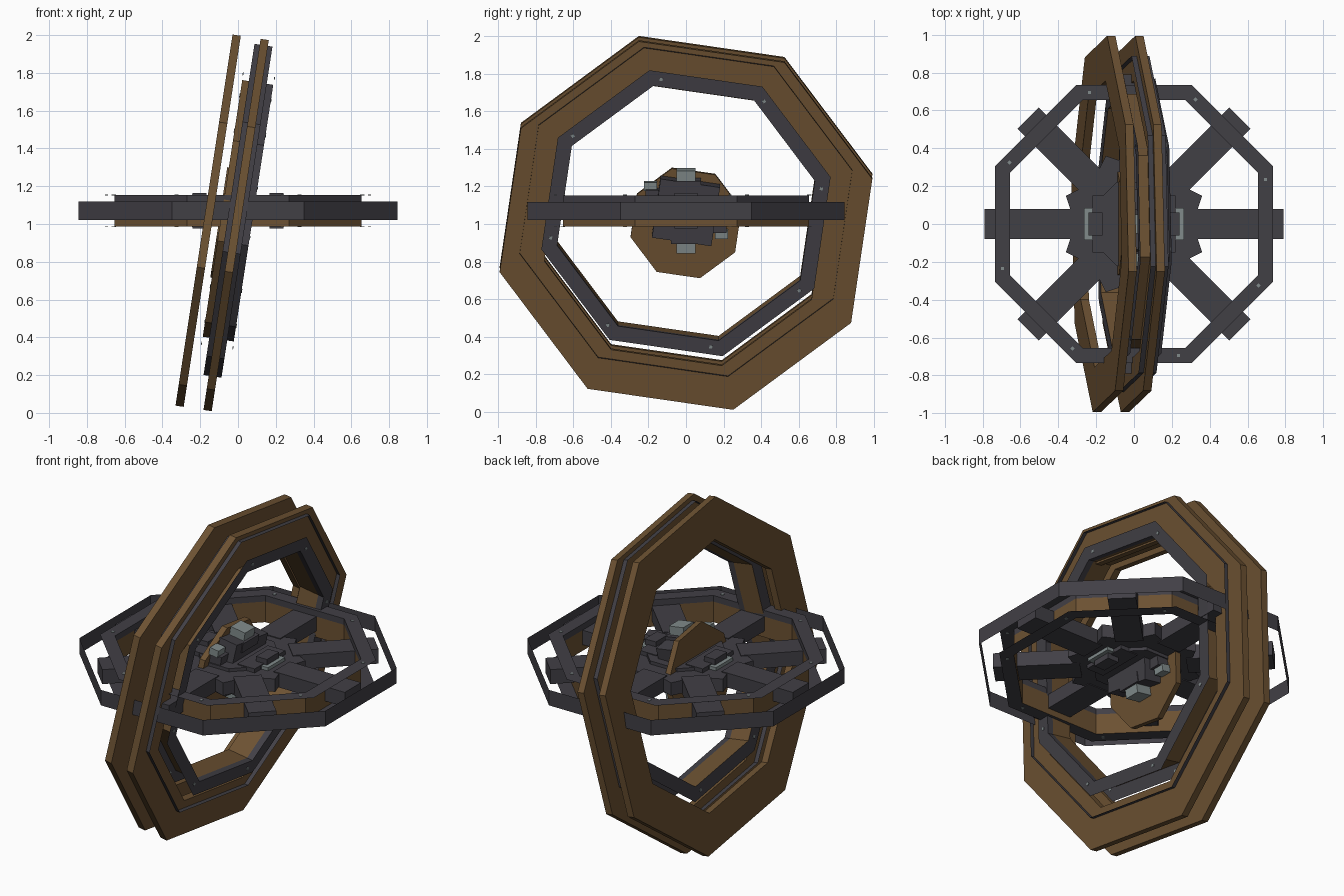
import bpy, bmesh
from math import radians, cos, sin, pi
from mathutils import Matrix, Vector

cube = bpy.data.objects.get("Cube")
if cube:
    bpy.data.objects.remove(cube, do_unlink=True)


def material(name, rgb):
    m = bpy.data.materials.new(name)
    m.use_nodes = True
    m.diffuse_color = (*rgb, 1)
    m.node_tree.nodes["Principled BSDF"].inputs["Base Color"].default_value = (*rgb, 1)
    return m


DARK, BROWN, PALE = 0, 1, 2
MATS = [material("dark grey metal", (0.053, 0.05, 0.06)),
        material("bronze brown", (0.15, 0.083, 0.032)),
        material("pale grey", (0.22, 0.26, 0.26))]

# Shared frames: flat assembly, and the upright assembly that leans and spins
FLAT = Matrix.Translation((0, 0, 1.07))
LEAN = (Matrix.Rotation(radians(8.75), 4, 'Y') @ Matrix.Rotation(radians(-8.3), 4, 'X')
        @ Matrix.Rotation(pi / 2, 4, 'Y'))
UPRIGHT = FLAT @ LEAN


def finish(name, bm, matrix):
    mesh = bpy.data.meshes.new(name)
    bm.to_mesh(mesh)
    bm.free()
    for m in MATS:
        mesh.materials.append(m)
    obj = bpy.data.objects.new(name, mesh)
    bpy.context.collection.objects.link(obj)
    obj.matrix_world = matrix
    return obj


def octagon_sweep(name, profile, colours, matrix):
    """Sweep (apothem, height) points around an octagon, one colour per span."""
    bm = bmesh.new()
    rows = []
    for k in range(8):
        a = radians(22.5 + 45 * k)
        rows.append([bm.verts.new((r / cos(pi / 8) * cos(a), r / cos(pi / 8) * sin(a), z))
                     for r, z in profile])
    n = len(profile)
    for k in range(8):
        p, q = rows[k], rows[(k + 1) % 8]
        for i, colour in enumerate(colours):
            j = (i + 1) % n
            f = bm.faces.new((p[i], q[i], q[j], p[j]))
            f.material_index = colour
    return finish(name, bm, matrix)


def prism(name, radii, half_height, colour, matrix):
    """Upright prism whose outline alternates through the given radii."""
    bm = bmesh.new()
    n = 8 * len(radii)
    outline = []
    for i in range(n):
        a = radians(22.5) + 2 * pi * i / n
        r = radii[i % len(radii)]
        outline.append(bm.verts.new((r * cos(a), r * sin(a), -half_height)))
    base = bm.faces.new(outline)
    top = bmesh.ops.extrude_face_region(bm, geom=[base])["geom"]
    bmesh.ops.translate(bm, vec=(0, 0, 2 * half_height),
                        verts=[v for v in top if isinstance(v, bmesh.types.BMVert)])
    bmesh.ops.recalc_face_normals(bm, faces=bm.faces)
    for f in bm.faces:
        f.material_index = colour
    return finish(name, bm, matrix)


def box(name, centre, size, colour, matrix):
    bm = bmesh.new()
    bmesh.ops.create_cube(bm, size=1, matrix=Matrix.Translation(centre)
                          @ Matrix.Diagonal((*size, 1)))
    for f in bm.faces:
        f.material_index = colour
    return finish(name, bm, matrix)


def turn(angle):
    return Matrix.Rotation(radians(angle), 4, 'Z')


# Two matching channel rings, each with a thin outer band and small bolts
for label, frame in (("flat", FLAT), ("upright", UPRIGHT)):
    octagon_sweep(label + "_channel_ring",
                  [(0.735, 0.083), (0.655, 0.083), (0.655, 0.045),
                   (0.655, -0.083), (0.735, -0.083)],
                  [DARK, DARK, BROWN, DARK], frame)
    octagon_sweep(label + "_outer_band", [(0.845, -0.048), (0.845, 0.048)], [DARK], frame)
    for k in range(8):
        for side in (1, -1):
            box(label + "_ring_bolt", (0.695, 0.235, side * 0.084), (0.016, 0.016, 0.004),
                PALE, frame @ turn(45 * k))

# Pair of heavy bronze rings and the small bronze disc between them
MIDDLE = Matrix.Translation((-0.084, 0, 1.006)) @ LEAN
for label, offset in (("left", 0.075), ("right", -0.075)):
    octagon_sweep(label + "_bronze_ring",
                  [(0.947, -0.022), (0.947, 0.022), (0.72, 0.022), (0.72, -0.022)],
                  [BROWN] * 4, MIDDLE @ Matrix.Translation((0, 0, offset)))
prism("bronze_disc", [0.305], 0.018, BROWN, MIDDLE)

# Spokes of the flat ring
for k in range(8):
    box("spoke", (0.545, 0, 0), (0.49, 0.16, 0.09), DARK, FLAT @ turn(45 * k))

# Central hub: star plate, core and the leaning square core
prism("hub_star_plate", [0.39, 0.31], 0.04, DARK, FLAT)
prism("hub_core", [0.24], 0.06, DARK, FLAT)
box("leaning_core", (0, 0, 0), (0.32, 0.32, 0.12), DARK, UPRIGHT)

# Docking blocks on the hub sides
for side in (0, 180):
    frame = FLAT @ turn(side)
    box("side_block", (0.16, 0, 0), (0.12, 0.30, 0.13), DARK, frame)
    box("side_clamp", (0.203, 0, 0), (0.075, 0.12, 0.19), DARK, frame)
    box("side_port", (0.235, 0, 0), (0.06, 0.17, 0.12), PALE, frame)

# Docking blocks above and below the hub
LEAN_ONLY = FLAT @ Matrix.Rotation(radians(8.75), 4, 'Y')
for label, s in (("top", 1), ("bottom", -1)):
    box(label + "_port", (0, 0, s * 0.193), (0.10, 0.10, 0.06), PALE, LEAN_ONLY)
    box(label + "_block", (0, 0, s * 0.14), (0.13, 0.16, 0.06), DARK, LEAN_ONLY)
    # Small corner ports on the leaning core
    box(label + "_corner_port", (-0.03, -s * 0.19, s * 0.13), (0.06, 0.07, 0.045), PALE,
        LEAN_ONLY)
    box(label + "_corner_block", (-0.03, -s * 0.17, s * 0.085), (0.10, 0.09, 0.06), DARK,
        LEAN_ONLY)
